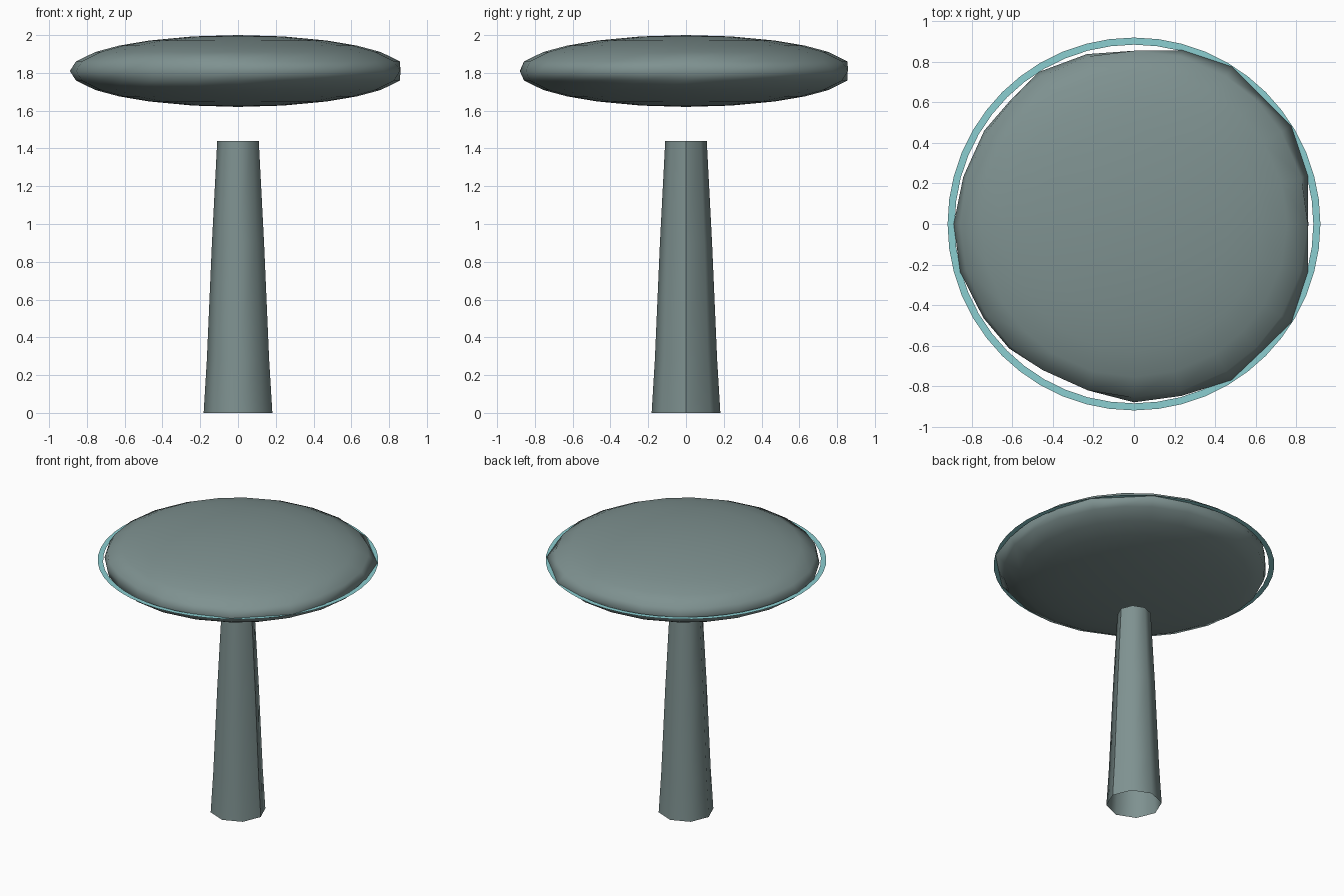
import bpy
import bmesh
from math import sin, cos, pi, radians

cube = bpy.data.objects.get("Cube")
if cube:
    bpy.data.objects.remove(cube, do_unlink=True)


def material(name, rgb):
    mat = bpy.data.materials.new(name)
    mat.use_nodes = True
    mat.diffuse_color = (*rgb, 1)
    mat.node_tree.nodes["Principled BSDF"].inputs["Base Color"].default_value = (*rgb, 1)
    return mat


def finish(bm, name, mat, smooth=True):
    mesh = bpy.data.meshes.new(name)
    for face in bm.faces:
        face.smooth = smooth
    bm.to_mesh(mesh)
    bm.free()
    mesh.materials.append(mat)
    obj = bpy.data.objects.new(name, mesh)
    bpy.context.collection.objects.link(obj)
    return obj


def loft(bm, rings):
    """Join consecutive closed rings of points with quads."""
    loops = [[bm.verts.new(p) for p in ring] for ring in rings]
    for low, high in zip(loops, loops[1:]):
        for i in range(len(low)):
            j = (i + 1) % len(low)
            bm.faces.new((low[i], low[j], high[j], high[i]))
    return loops


grey = material("slate grey", (0.21, 0.285, 0.28))
teal = material("pale teal", (0.26, 0.62, 0.64))

# Tapered eight-sided stem, open at both ends, with one sharp seam on +x
bm = bmesh.new()
sides = 8
turns = [2 * pi * i / sides for i in range(sides)]
profile = [(0.182, 0), (0.165, 0.28), (0.138, 0.9), (0.11, 1.44)]
loops = loft(bm, [[(r * cos(a), r * sin(a), z) for a in turns] for r, z in profile])
for low, high in zip(loops, loops[1:]):
    bm.edges.get((low[0], high[0])).smooth = False
finish(bm, "stem", grey)

# Flattened disc head with a slightly uneven rim
radius, half_height, middle = 0.89, 0.19, 1.81
steps = (0, 15.5, 32, 45, 58, 74.5)
angles = [radians(quarter * 90 + s) for quarter in range(4) for s in steps]
rim = (0.86, 0.89, 0.915, 0.89, 0.915, 0.89,
       0.855, 0.87, 0.885, 0.863, 0.871, 0.874,
       0.89, 0.89, 0.876, 0.87, 0.85, 0.852,
       0.88, 0.88, 0.908, 0.89, 0.916, 0.89)
rings = []
for lat in (-74.5, -58, -45, -32, -15.5, 0, 15.5, 32, 45, 58, 74.5):
    c, z = cos(radians(lat)), middle + half_height * sin(radians(lat))
    radii = rim if lat == 0 else [min(radius * c, r) for r in rim]
    rings.append([(r * cos(a), r * sin(a), z) for r, a in zip(radii, angles)])
bm = bmesh.new()
loops = loft(bm, rings)
for loop, side in ((loops[0], -1), (loops[-1], 1)):
    pole = bm.verts.new((0, 0, middle + side * half_height))
    for i, v in enumerate(loop):
        bm.faces.new((v, loop[(i + 1) % len(loop)], pole))
bmesh.ops.recalc_face_normals(bm, faces=bm.faces[:])
finish(bm, "disc_head", grey)

# Flat ring around the rim
bm = bmesh.new()
segments = 48
turns = [2 * pi * i / segments for i in range(segments)]
loft(bm, [[(r * cos(a), r * sin(a), middle) for a in turns] for r in (0.92, 0.885)])
finish(bm, "rim_ring", teal, smooth=False)
